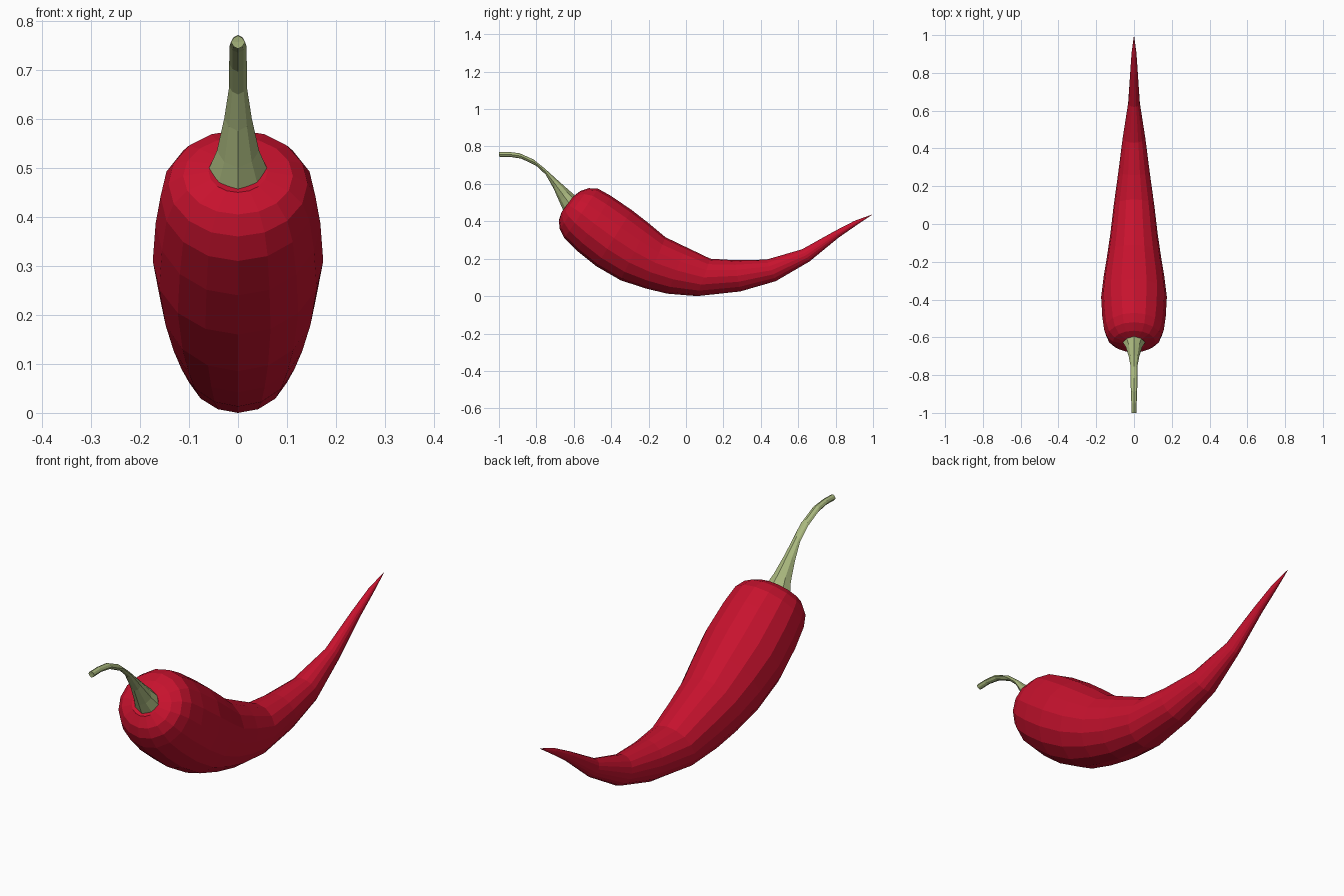
import bpy, bmesh, math


def material(name, color):
    m = bpy.data.materials.new(name)
    m.diffuse_color = (*color, 1)
    return m


def loft(name, rings, sides, mat, start, end, flute=0.0):
    """Skin elliptical rings given as (top y, top z, bottom y, bottom z, half width)."""
    bm = bmesh.new()
    loops = []
    for ty, tz, by, bz, w in rings:
        loop = []
        for i in range(sides):
            a = 2 * math.pi * i / sides
            k = 1 - flute * (i % 2)
            c, s = math.cos(a) * k, math.sin(a) * k
            loop.append(bm.verts.new((w * s,
                                      (ty + by) / 2 + (ty - by) / 2 * c,
                                      (tz + bz) / 2 + (tz - bz) / 2 * c)))
        loops.append(loop)
    for a, b in zip(loops, loops[1:]):
        for i in range(sides):
            j = (i + 1) % sides
            bm.faces.new((a[i], a[j], b[j], b[i]))
    # close both ends with fans
    for loop, (y, z) in ((loops[0], start), (loops[-1], end)):
        v = bm.verts.new((0, y, z))
        for i in range(sides):
            bm.faces.new((loop[i], loop[(i + 1) % sides], v))
    bmesh.ops.recalc_face_normals(bm, faces=bm.faces)
    me = bpy.data.meshes.new(name)
    bm.to_mesh(me)
    bm.free()
    me.materials.append(mat)
    ob = bpy.data.objects.new(name, me)
    bpy.context.collection.objects.link(ob)
    return ob


red = material("pepper_red", (0.57, 0.006, 0.027))
green = material("stem_green", (0.40, 0.48, 0.21))

# curved pod, from shoulder to pointed tip
pod = [
    (-0.600, 0.535, -0.665, 0.450, 0.060),
    (-0.565, 0.562, -0.680, 0.405, 0.112),
    (-0.520, 0.577, -0.675, 0.360, 0.142),
    (-0.470, 0.574, -0.650, 0.310, 0.158),
    (-0.400, 0.535, -0.580, 0.240, 0.168),
    (-0.290, 0.460, -0.480, 0.160, 0.174),
    (-0.200, 0.390, -0.350, 0.085, 0.160),
    (-0.110, 0.315, -0.220, 0.042, 0.142),
    (0.000, 0.262, -0.100, 0.013, 0.125),
    (0.130, 0.200, 0.060, 0.000, 0.108),
    (0.260, 0.192, 0.290, 0.025, 0.083),
    (0.430, 0.195, 0.480, 0.080, 0.060),
    (0.620, 0.250, 0.660, 0.185, 0.031),
    (0.790, 0.345, 0.815, 0.312, 0.020),
    (0.900, 0.402, 0.910, 0.378, 0.013),
]
loft("pepper_pod", pod, 16, red, (-0.61, 0.49), (1.0, 0.438))

# fluted stem, flared at the base and hooked forward
stem = [
    (-0.595, 0.540, -0.655, 0.455, 0.060),
    (-0.630, 0.570, -0.675, 0.500, 0.043),
    (-0.695, 0.628, -0.708, 0.575, 0.028),
    (-0.755, 0.682, -0.750, 0.650, 0.018),
    (-0.815, 0.730, -0.800, 0.696, 0.018),
    (-0.890, 0.764, -0.880, 0.735, 0.017),
    (-0.950, 0.771, -0.945, 0.745, 0.014),
    (-1.000, 0.770, -0.998, 0.743, 0.014),
]
loft("pepper_stem", stem, 8, green, (-0.61, 0.49), (-0.998, 0.757), flute=0.08)
